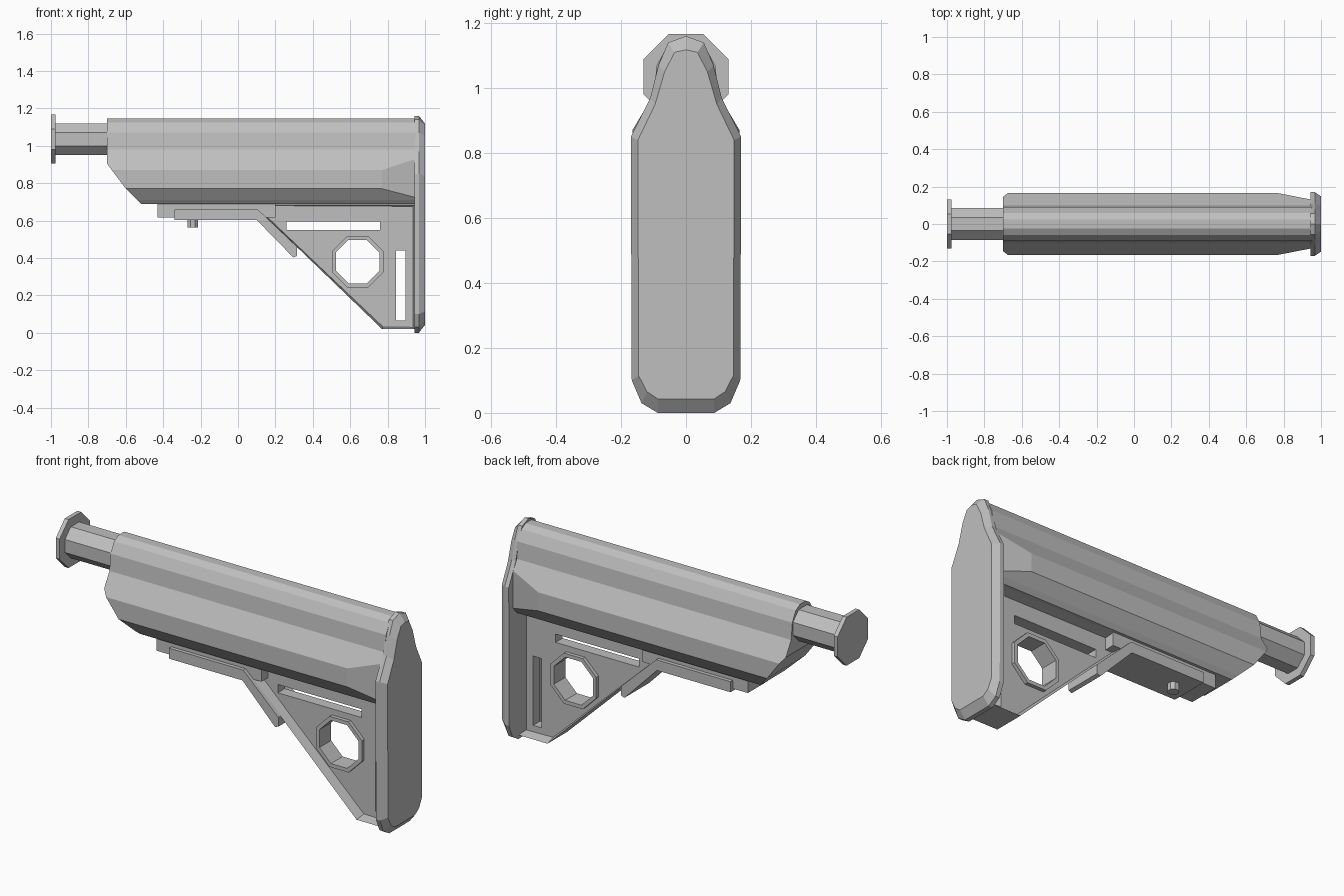
import bpy, bmesh, math
from mathutils import Vector

cube = bpy.data.objects.get("Cube")
if cube:
    bpy.data.objects.remove(cube, do_unlink=True)

GREY = (0.52, 0.52, 0.52, 1)
mat = bpy.data.materials.new("matte_grey")
mat.use_nodes = True
mat.diffuse_color = GREY
mat.node_tree.nodes["Principled BSDF"].inputs["Base Color"].default_value = GREY


def place(axis, a, b, t):
    """Map a 2D profile point and a depth to 3D for an extrusion axis."""
    return {"x": (t, a, b), "y": (a, t, b), "z": (a, b, t)}[axis]


def loft(axis, rings):
    """Skin a list of (depth, outline) rings and cap both ends."""
    bm = bmesh.new()
    loops = [[bm.verts.new(place(axis, a, b, t)) for a, b in pts] for t, pts in rings]
    n = len(loops[0])
    for lo, hi in zip(loops, loops[1:]):
        for i in range(n):
            j = (i + 1) % n
            bm.faces.new((lo[i], lo[j], hi[j], hi[i]))
    bm.faces.new(loops[0])
    bm.faces.new(loops[-1])
    bmesh.ops.recalc_face_normals(bm, faces=bm.faces)
    return bm


def prism(axis, pts, lo, hi):
    return loft(axis, [(lo, pts), (hi, pts)])


def finish(name, bm):
    bmesh.ops.recalc_face_normals(bm, faces=bm.faces)
    mesh = bpy.data.meshes.new(name)
    bm.to_mesh(mesh)
    bm.free()
    mesh.materials.append(mat)
    obj = bpy.data.objects.new(name, mesh)
    bpy.context.collection.objects.link(obj)
    return obj


def octagon(a, b, flat):
    """Octagon with level top, measured from centre to flat."""
    r = flat / math.cos(math.pi / 8)
    return [(a + r * math.cos(math.pi / 4 * (i + 0.5)),
             b + r * math.sin(math.pi / 4 * (i + 0.5))) for i in range(8)]


def rect(a0, a1, b0, b1):
    return [(a0, b0), (a1, b0), (a1, b1), (a0, b1)]


def mirrored(half):
    """Complete an outline listed top to bottom on the +y side."""
    return half + [(-a, b) for a, b in reversed(half) if a > 0]


def slice_off(bm, point, normal):
    """Remove everything on the normal side of a plane and close the cut."""
    geom = bm.verts[:] + bm.edges[:] + bm.faces[:]
    cut = bmesh.ops.bisect_plane(bm, geom=geom, plane_co=Vector(point),
                                 plane_no=Vector(normal).normalized(), clear_outer=True)
    edges = [e for e in cut["geom_cut"] if isinstance(e, bmesh.types.BMEdge)]
    bmesh.ops.contextual_create(bm, geom=edges)


def carve(obj, cutters):
    for cutter in cutters:
        mod = obj.modifiers.new("cut", "BOOLEAN")
        mod.operation = "DIFFERENCE"
        mod.solver = "EXACT"
        mod.object = cutter
        bpy.context.view_layer.objects.active = obj
        bpy.ops.object.modifier_apply(modifier=mod.name)


# Receiver tube and its end flange
finish("buffer_tube", prism("x", octagon(0, 1.035, 0.085), -0.99, -0.6))
finish("tube_flange", prism("x", octagon(0, 1.035, 0.131), -1.0, -0.977))

# Main body: extruded outline, nose undercut, tail tapered
body_half = [(0.025, 1.145), (0.06, 1.125), (0.09, 1.07), (0.1, 0.98),
             (0.165, 0.87), (0.165, 0.77), (0.12, 0.71), (0.1, 0.688)]
body = prism("x", mirrored(body_half), -0.7, 0.95)
slice_off(body, (-0.7, 0, 0.87), (-0.1, 0, -0.1))
slice_off(body, (-0.6, 0, 0.77), (-0.08, 0, -0.06))
for side in (1, -1):
    slice_off(body, (0.77, side * 0.165, 0.8), (0.035, side * 0.18, 0))
finish("stock_body", body)

# Butt pad with a bevelled back
pad_outer = [(0, 1.16), (0.055, 1.14), (0.085, 1.07), (0.11, 0.97),
             (0.17, 0.85), (0.167, 0.1), (0.137, 0.03), (0.087, 0)]
pad_inner = [(0, 1.118), (0.035, 1.11), (0.066, 1.05), (0.095, 0.95),
             (0.148, 0.84), (0.146, 0.115), (0.12, 0.065), (0.085, 0.042)]
outer, inner = mirrored(pad_outer), mirrored(pad_inner)
finish("butt_pad", loft("x", [(0.943, outer), (0.967, outer), (1.0, inner)]))

# Triangular web, recessed on both sides inside a thin rim
web = prism("y", [(0.08, 0.685), (0.945, 0.685), (0.945, 0.02), (0.77, 0.02)], -0.085, 0.085)
web.normal_update()
sides = [f for f in web.faces if abs(f.normal.y) > 0.9]
bmesh.ops.inset_individual(web, faces=sides, thickness=0.013, depth=-0.055)
web = finish("lower_web", web)
ring = finish("web_ring", prism("y", octagon(0.64, 0.38, 0.137), -0.05, 0.05))

hole = finish("hole_cutter", prism("y", octagon(0.64, 0.38, 0.117), -0.3, 0.3))
slots = [finish("slot_cutter", prism("y", rect(*r), -0.3, 0.3))
         for r in ((0.26, 0.76, 0.55, 0.595), (0.845, 0.895, 0.065, 0.44))]
carve(web, [hole] + slots)
carve(ring, [hole])
for cutter in [hole] + slots:
    bpy.data.objects.remove(cutter, do_unlink=True)

# Rail under the body
finish("under_rail", prism("y", rect(-0.43, 0.2, 0.615, 0.69), -0.085, 0.085))

# Release lever with its bent arm
lever = [(-0.34, 0.66), (-0.34, 0.603), (0.1, 0.603), (0.295, 0.403),
         (0.315, 0.41), (0.315, 0.46), (0.105, 0.66)]
finish("release_lever", prism("y", lever, -0.105, 0.105))

# Adjustment pin through the lever
finish("pin_shaft", prism("z", octagon(-0.242, 0, 0.02), 0.58, 0.69))
finish("pin_nut", prism("z", octagon(-0.242, 0, 0.027), 0.563, 0.605))
